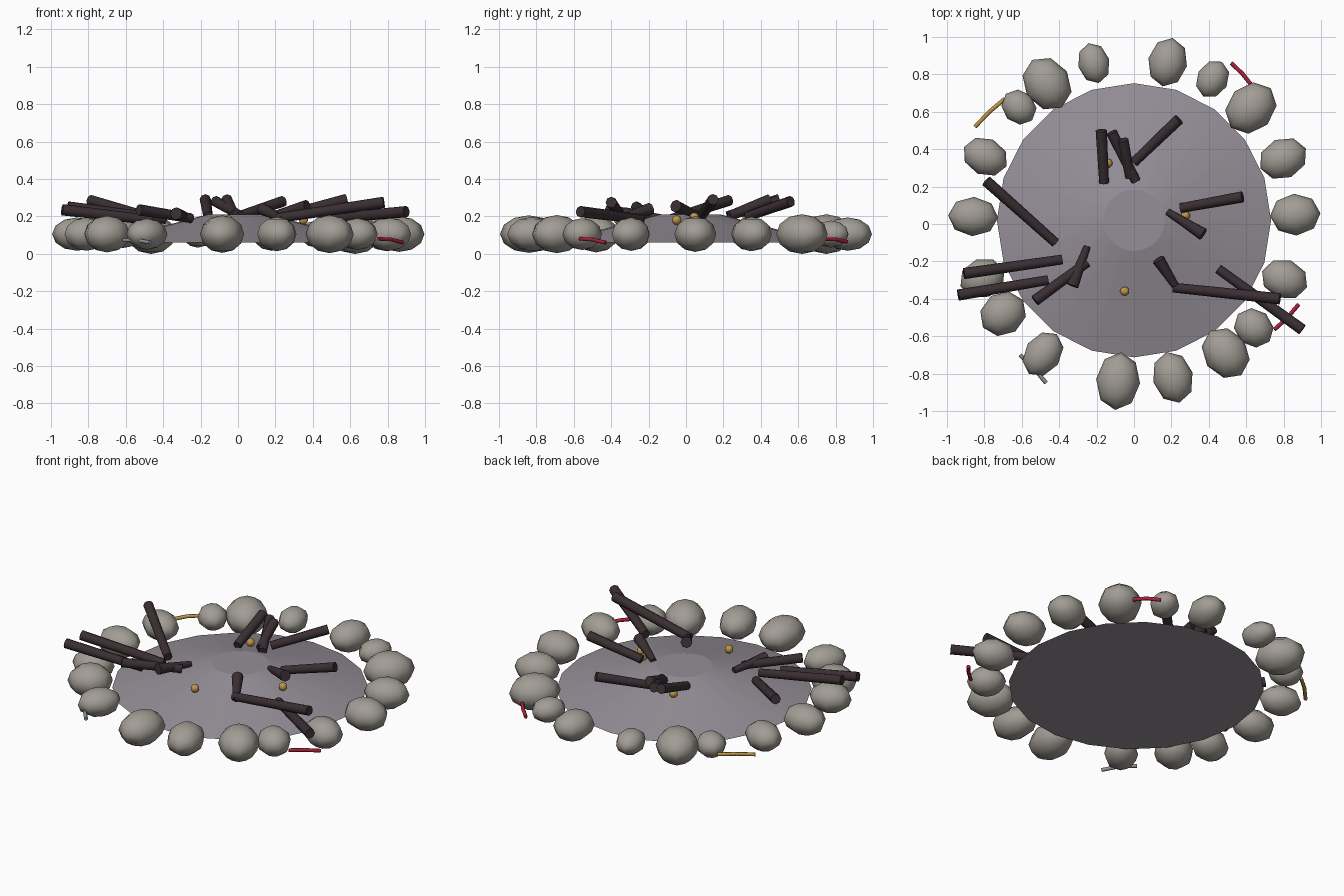
import bpy, math
from mathutils import Vector

if "Cube" in bpy.data.objects:
    bpy.data.objects.remove(bpy.data.objects["Cube"])


def material(name, rgb):
    m = bpy.data.materials.new(name)
    m.diffuse_color = (*rgb, 1)
    m.use_nodes = True
    m.node_tree.nodes["Principled BSDF"].inputs["Base Color"].default_value = m.diffuse_color
    return m


ASH = material("ash_grey", (0.30, 0.275, 0.31))
STONE = material("stone_grey", (0.36, 0.335, 0.30))
CHAR = material("charred_wood", (0.042, 0.028, 0.032))
RED = material("red_cord", (0.42, 0.015, 0.045))
GOLD = material("ember_gold", (0.50, 0.30, 0.07))
STEEL = material("steel_grey", (0.27, 0.29, 0.33))


def finish(name, mat, angle):
    ob = bpy.context.object
    ob.name = name
    ob.data.materials.append(mat)
    bpy.ops.object.shade_smooth_by_angle(angle=math.radians(angle))
    return ob


def rod(name, a, b, r1, r2, mat, sides=8):
    a, b = Vector(a), Vector(b)
    d = b - a
    bpy.ops.mesh.primitive_cone_add(vertices=sides, radius1=r1, radius2=r2, depth=d.length,
                                    location=(a + b) / 2,
                                    rotation=d.to_track_quat('Z', 'Y').to_euler())
    return finish(name, mat, 50)


# Ash mound: a shallow cone with a flat top
bpy.ops.mesh.primitive_cone_add(vertices=20, radius1=0.733, radius2=0.165, depth=0.15,
                                location=(0, 0.02, 0.135))
finish("ash_mound", ASH, 14.5)

# Ring of stones: x, y, radial and tangential half sizes
stones = [
    (-.86, .04, .134, .105), (-.795, .36, .125, .10), (-.615, .625, .10, .088),
    (-.465, .75, .15, .125), (-.215, .86, .11, .085), (.18, .865, .132, .105),
    (.42, .775, .105, .085), (.625, .62, .15, .125), (.797, .35, .133, .108),
    (.862, .05, .135, .112), (.805, -.295, .128, .105), (.64, -.555, .112, .10),
    (.49, -.69, .145, .12), (.208, -.82, .14, .108), (-.085, -.84, .155, .118),
    (-.487, -.695, .13, .098), (-.70, -.48, .13, .115), (-.81, -.29, .125, .105),
]
for x, y, radial, tangent in stones:
    bpy.ops.mesh.primitive_uv_sphere_add(segments=8, ring_count=6, radius=1,
                                         location=(x, y, 0.105),
                                         rotation=(0, 0, math.atan2(y, x)))
    bpy.context.object.scale = (radial, tangent, tangent * 0.85)
    finish("ring_stone", STONE, 60)

# Charred logs: raised end, low end
logs = [
    ((-.79, .23, .285), (-.42, -.10, .18)), ((-.91, -.265, .25), (-.385, -.19, .185)),
    ((-.94, -.38, .235), (-.46, -.30, .18)), ((.90, -.565, .225), (.45, -.24, .185)),
    ((.78, -.40, .275), (.21, -.34, .19)), ((.24, .56, .28), (0, .33, .20)),
    ((.58, .145, .29), (.25, .085, .205)), ((-.53, -.41, .235), (-.25, -.205, .19)),
    ((-.175, .50, .29), (-.16, .22, .20)), ((-.12, .49, .28), (.01, .23, .205)),
    ((-.06, .45, .29), (-.02, .25, .21)),
]
for a, b in logs:
    rod("charred_log", a, b, 0.030, 0.026, CHAR)

# Short tapered log stubs
stubs = [((.13, -.19, .24), (.24, -.36, .185)), ((.37, -.055, .255), (.18, .065, .205)),
         ((-.33, -.33, .215), (-.25, -.12, .19))]
for a, b in stubs:
    rod("log_stub", a, b, 0.034, 0.018, CHAR)

# Ember beads on the ash
for x, y, z in [(-.05, -.36, .18), (-.14, .325, .185), (.275, .045, .195), (.35, -.05, .18)]:
    bpy.ops.mesh.primitive_uv_sphere_add(segments=10, ring_count=8, radius=0.025,
                                         location=(x, y, z))
    finish("ember_bead", GOLD, 60)


# Thin bent cords lying outside the ring
def cord(name, a, b, mat):
    a, b = Vector(a), Vector(b)
    mid = (a + b) / 2
    side = Vector((-(b - a).y, (b - a).x, 0)).normalized() * 0.006
    cu = bpy.data.curves.new(name, 'CURVE')
    cu.dimensions = '3D'
    cu.bevel_depth = 0.011
    cu.bevel_resolution = 1
    cu.use_fill_caps = True
    sp = cu.splines.new('POLY')
    pts = [a, mid + side + Vector((0, 0, 0.006)), b]
    sp.points.add(len(pts) - 1)
    for p, co in zip(sp.points, pts):
        p.co = (*co, 1)
    cu.materials.append(mat)
    ob = bpy.data.objects.new(name, cu)
    bpy.context.collection.objects.link(ob)


cord("red_cord_back", (.52, .86, .063), (.63, .74, .078), RED)
cord("red_cord_front", (.88, -.43, .06), (.75, -.565, .08), RED)
cord("gold_cord", (-.85, .52, .063), (-.69, .67, .078), GOLD)
cord("steel_cord", (-.61, -.70, .072), (-.47, -.85, .06), STEEL)
